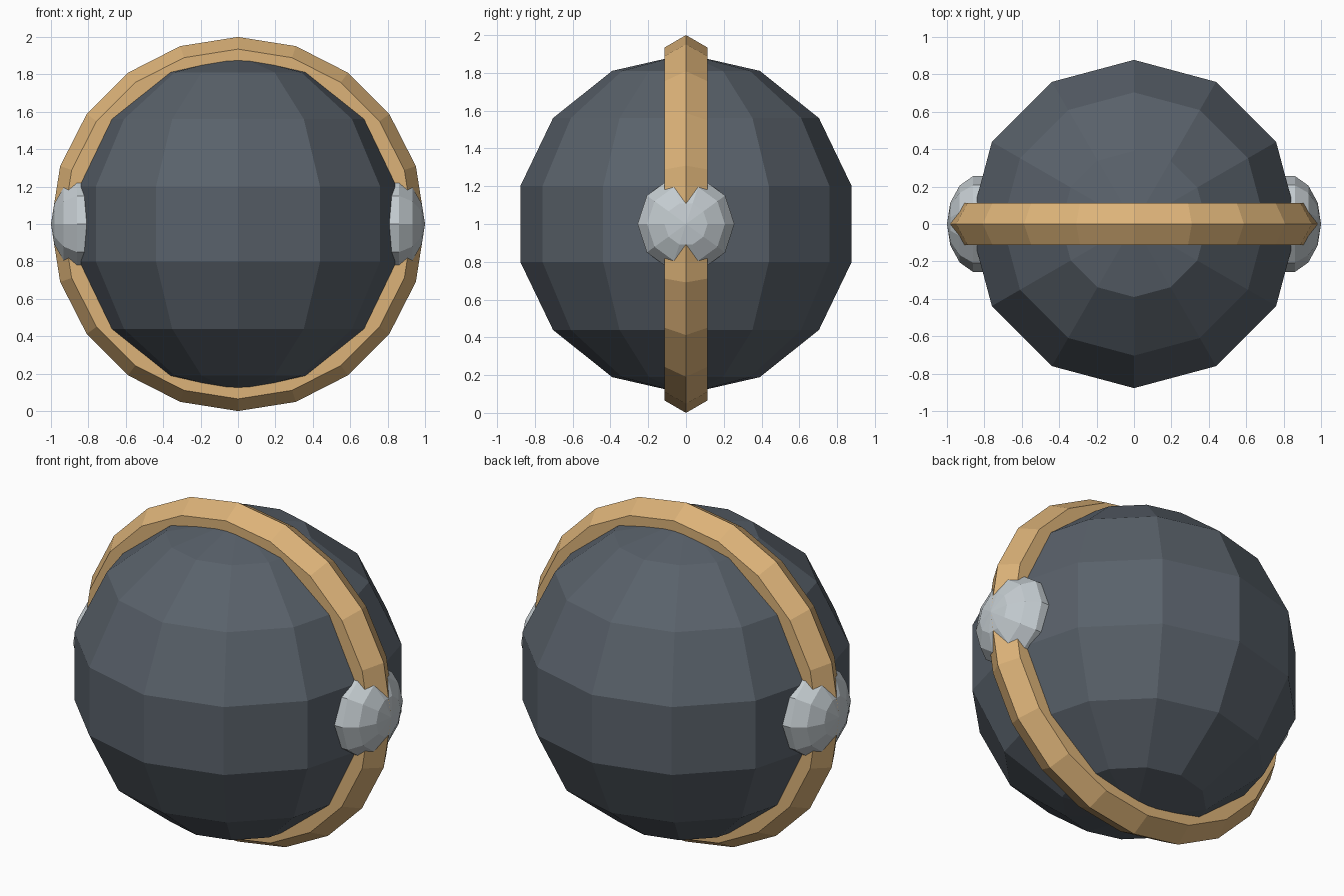
import bpy
from math import pi

if "Cube" in bpy.data.objects:
    bpy.data.objects.remove(bpy.data.objects["Cube"])


def paint(obj, name, rgb):
    mat = bpy.data.materials.get(name) or bpy.data.materials.new(name)
    mat.diffuse_color = (*rgb, 1)
    mat.use_nodes = True
    mat.node_tree.nodes["Principled BSDF"].inputs["Base Color"].default_value = mat.diffuse_color
    obj.data.materials.append(mat)


# Dark faceted ball
bpy.ops.mesh.primitive_uv_sphere_add(segments=12, ring_count=7, radius=0.9, location=(0, 0, 1))
ball = bpy.context.object
ball.name = "ball"
paint(ball, "dark_slate", (0.10, 0.12, 0.145))

# Upright hoop with a hexagonal section
bpy.ops.mesh.primitive_torus_add(major_segments=20, minor_segments=6, major_radius=0.87,
                                 minor_radius=0.13, location=(0, 0, 1), rotation=(pi / 2, 0, 0))
hoop = bpy.context.object
hoop.name = "hoop"
paint(hoop, "tan", (0.72, 0.45, 0.19))

# Flattened side knobs, poles pointing outwards
for side, label in ((1, "right"), (-1, "left")):
    bpy.ops.mesh.primitive_uv_sphere_add(segments=10, ring_count=7, radius=1,
                                         location=(side * 0.82, 0, 1),
                                         rotation=(0, side * pi / 2, 0))
    knob = bpy.context.object
    knob.name = label + "_knob"
    knob.scale = (0.263, 0.263, 0.18)
    paint(knob, "light_metal", (0.55, 0.60, 0.63))
